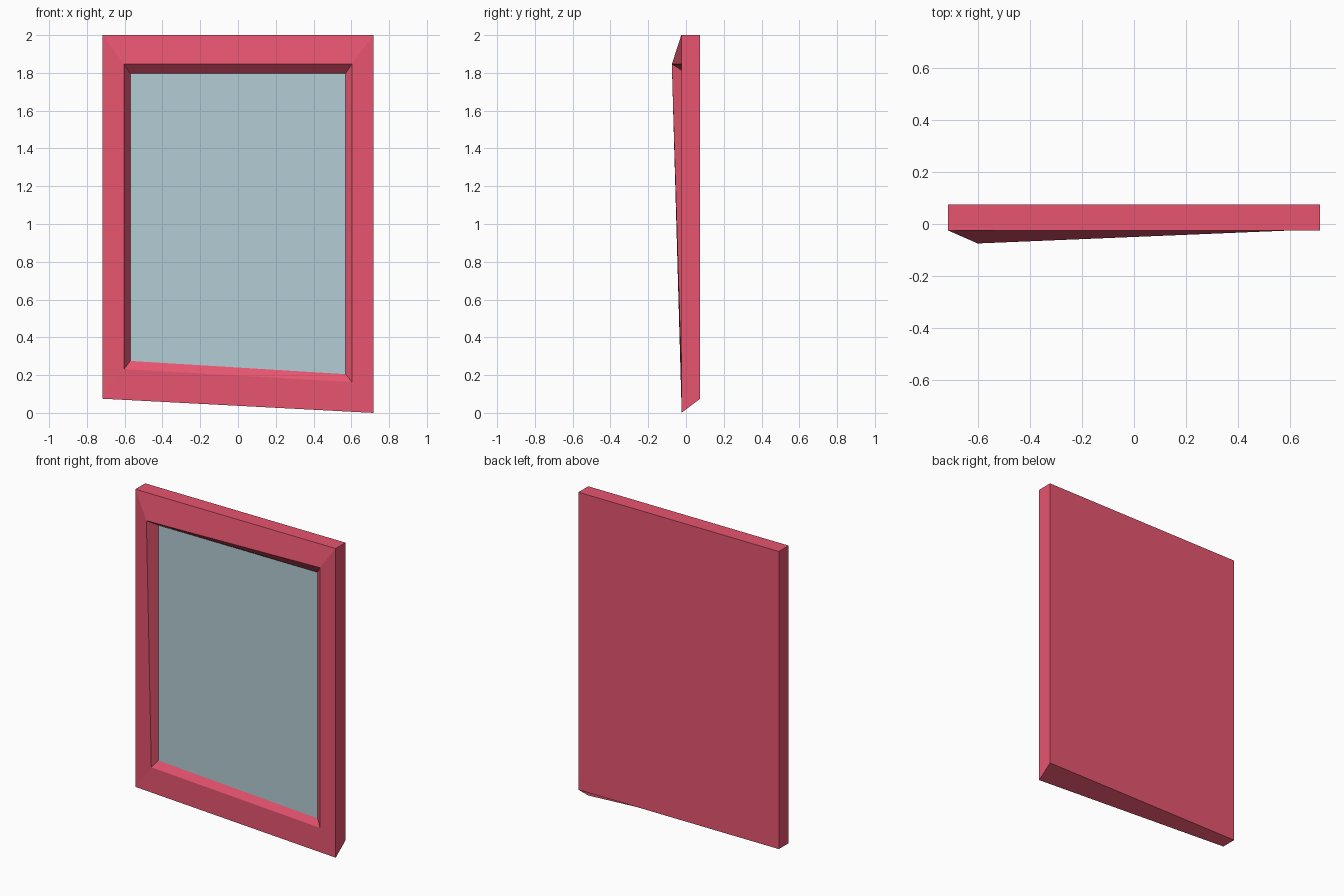
import bpy, bmesh

if "Cube" in bpy.data.objects:
    bpy.data.objects.remove(bpy.data.objects["Cube"])


def material(name, colour):
    mat = bpy.data.materials.new(name)
    mat.diffuse_color = (*colour, 1)
    mat.use_nodes = True
    mat.node_tree.nodes["Principled BSDF"].inputs["Base Color"].default_value = mat.diffuse_color
    return mat


def ring(bm, half_x, top, left_bottom, right_bottom, y, top_left_y=None):
    """Four corners, clockwise from the top left as seen from the front."""
    corner_y = y if top_left_y is None else top_left_y
    return [bm.verts.new(p) for p in (
        (-half_x, corner_y, top), (half_x, y, top),
        (half_x, y, right_bottom), (-half_x, y, left_bottom))]


def finish(bm, name, mat):
    mesh = bpy.data.meshes.new(name)
    bm.to_mesh(mesh)
    bm.free()
    mesh.materials.append(mat)
    obj = bpy.data.objects.new(name, mesh)
    bpy.context.collection.objects.link(obj)
    return obj


PANE = (0.57, 1.797, 0.275, 0.205, 0.0)

# Frame: back, front edge, raised ridge and sunken inner edge, mitred together
bm = bmesh.new()
rings = [
    ring(bm, 0.717, 2.0, 0.075, 0.075, 0.075),
    ring(bm, 0.717, 2.0, 0.075, 0.0, -0.025),
    ring(bm, 0.603, 1.846, 0.232, 0.163, -0.025, top_left_y=-0.075),
    ring(bm, *PANE),
]
for a, b in zip(rings, rings[1:]):
    for i in range(4):
        j = (i + 1) % 4
        bm.faces.new((a[i], a[j], b[j], b[i]))
bm.faces.new(rings[0])
bmesh.ops.recalc_face_normals(bm, faces=bm.faces)
# The back must face +y
back = next(f for f in bm.faces if all(v in rings[0] for v in f.verts))
if back.normal.y < 0:
    bmesh.ops.reverse_faces(bm, faces=bm.faces)
finish(bm, "window_frame", material("frame_red", (0.80, 0.09, 0.16)))

# Glass pane filling the inner edge
bm = bmesh.new()
pane = bm.faces.new(ring(bm, *PANE))
pane.normal_update()
if pane.normal.y > 0:
    pane.normal_flip()
finish(bm, "glass_pane", material("glass_blue", (0.45, 0.61, 0.66)))
